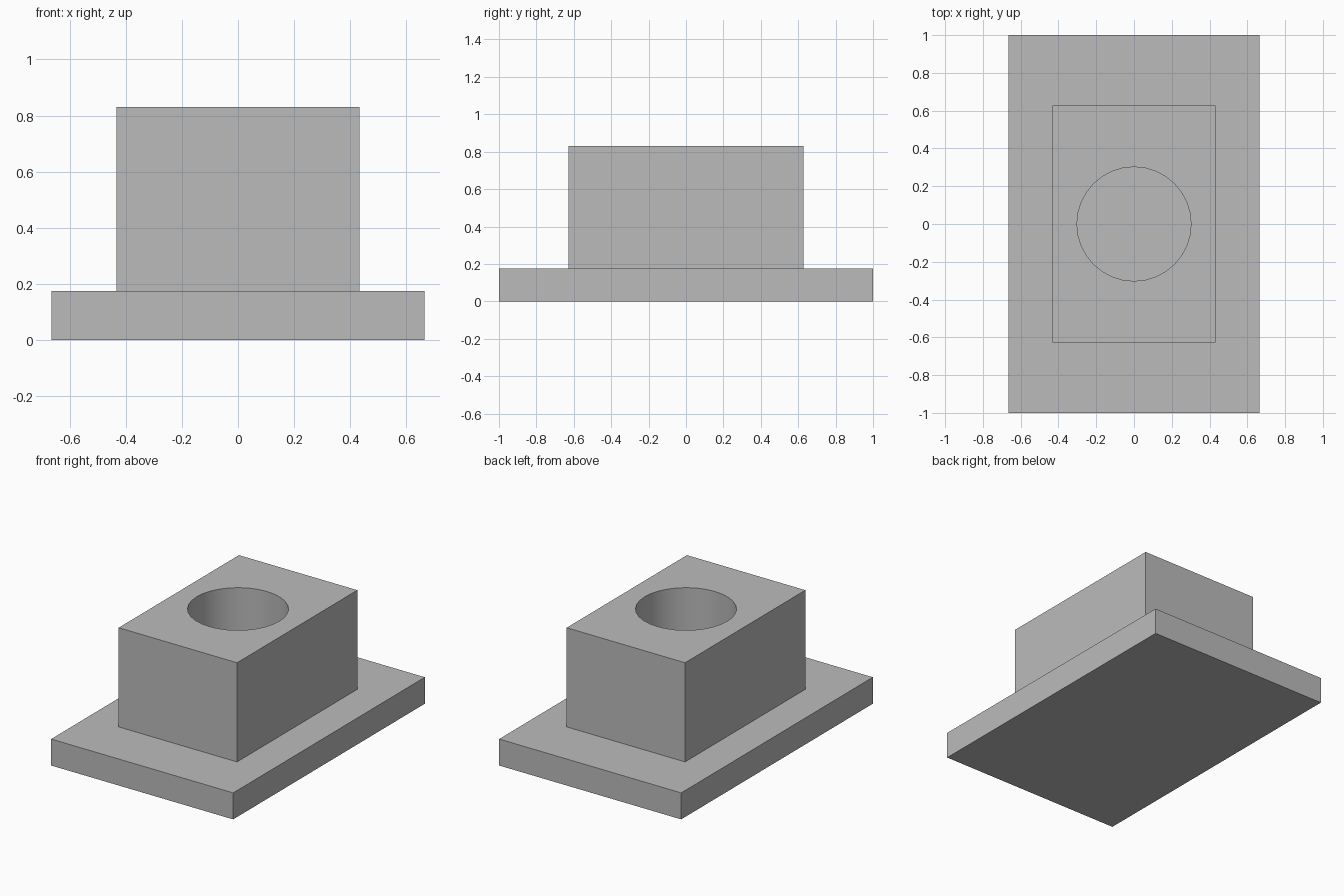
import bpy
import math

cube = bpy.data.objects.get("Cube")
if cube:
    bpy.data.objects.remove(cube, do_unlink=True)

PLATE_TOP, BLOCK_TOP = 0.175, 0.83

grey = bpy.data.materials.new("plain grey")
grey.use_nodes = True
colour = (0.5, 0.5, 0.5, 1)
grey.diffuse_color = colour
grey.node_tree.nodes["Principled BSDF"].inputs["Base Color"].default_value = colour


def box(name, width, depth, bottom, top):
    bpy.ops.mesh.primitive_cube_add(size=1, location=(0, 0, (bottom + top) / 2))
    ob = bpy.context.object
    ob.name = name
    ob.scale = (width, depth, top - bottom)
    bpy.ops.object.transform_apply(location=True, rotation=False, scale=True)
    ob.data.materials.append(grey)
    return ob


# Flat base plate and the block standing on it
base_plate = box("base_plate", 1.33, 2, 0, PLATE_TOP)
block = box("block", 0.865, 1.255, PLATE_TOP, BLOCK_TOP)

# Round bore through the block, closed below by the plate
bpy.ops.mesh.primitive_cylinder_add(vertices=32, radius=0.302, depth=2,
                                    location=(0, 0, BLOCK_TOP / 2))
cutter = bpy.context.object
cutter.name = "bore_cutter"
cutter.data.materials.append(grey)
bore = block.modifiers.new("bore", "BOOLEAN")
bore.operation = "DIFFERENCE"
bore.solver = "EXACT"
bore.object = cutter
bpy.ops.object.select_all(action="DESELECT")
block.select_set(True)
bpy.context.view_layer.objects.active = block
bpy.ops.object.modifier_apply(modifier=bore.name)
bpy.data.objects.remove(cutter, do_unlink=True)

# Smooth bore wall with crisp edges
bpy.ops.object.shade_smooth_by_angle(angle=math.radians(30))
